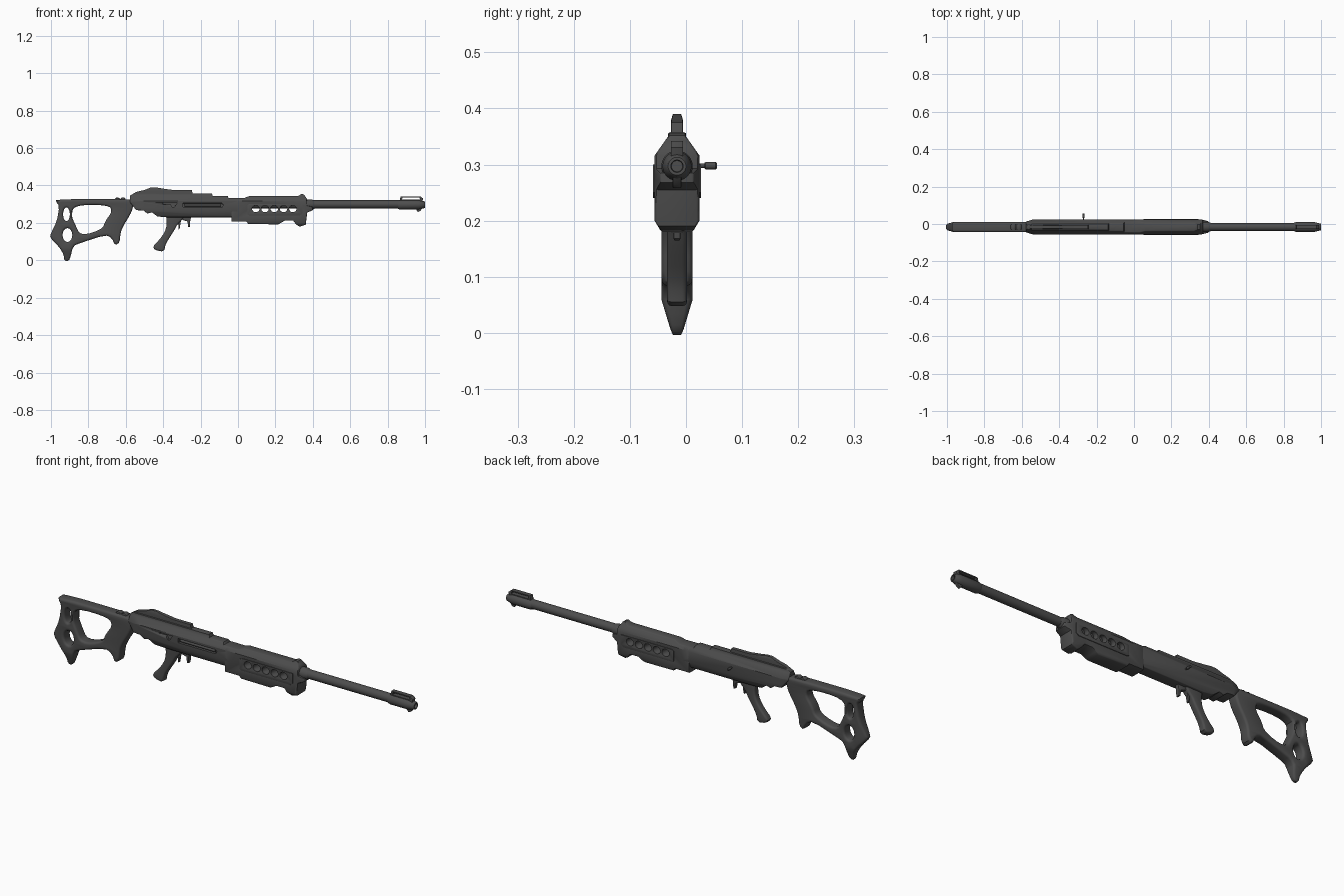
import bpy, bmesh, math
from mathutils import Vector

if "Cube" in bpy.data.objects:
    bpy.data.objects.remove(bpy.data.objects["Cube"])

CY = -0.016  # centre plane of the body


def material(name, v):
    m = bpy.data.materials.new(name)
    m.diffuse_color = (v, v, v, 1)
    m.use_nodes = True
    m.node_tree.nodes["Principled BSDF"].inputs["Base Color"].default_value = m.diffuse_color
    return m


DARK = material("dark grey", 0.075)


def lerp(table, t):
    """Piecewise linear lookup in [(t, value), ...]."""
    if t <= table[0][0]:
        return table[0][1]
    for (a, va), (b, vb) in zip(table, table[1:]):
        if t <= b:
            return va + (vb - va) * (t - a) / (b - a)
    return table[-1][1]


def soften(pts, n):
    """Corner cutting to round an outline."""
    for _ in range(n):
        out = []
        for i, p in enumerate(pts):
            p, q = Vector(p), Vector(pts[(i + 1) % len(pts)])
            out += [p.lerp(q, 0.25), p.lerp(q, 0.75)]
        pts = out
    return pts


def oval(x, z, rx, rz, n=20):
    return [(x + rx * math.cos(i * math.tau / n), z + rz * math.sin(i * math.tau / n)) for i in range(n)]


def finish(ob, angle=35):
    ob.data.materials.clear()
    ob.data.materials.append(DARK)
    bpy.ops.object.select_all(action='DESELECT')
    ob.select_set(True)
    bpy.context.view_layer.objects.active = ob
    bpy.ops.object.shade_smooth_by_angle(angle=math.radians(angle))
    return ob


def slab(name, outline, hw, bevel=0.004, holes=(), zw=None, xw=None, y=CY, res=1):
    """Extruded side outline whose width follows z (zw) and x (xw) tables."""
    cu = bpy.data.curves.new(name, 'CURVE')
    cu.dimensions, cu.fill_mode = '2D', 'BOTH'
    cu.extrude, cu.bevel_depth, cu.offset, cu.bevel_resolution = hw - bevel, bevel, -bevel, res
    for loop in [outline, *holes]:
        s = cu.splines.new('POLY')
        s.points.add(len(loop) - 1)
        for p, c in zip(s.points, loop):
            p.co = (c[0], c[1], 0, 1)
        s.use_cyclic_u = True
    tmp = bpy.data.objects.new("tmp", cu)
    bpy.context.collection.objects.link(tmp)
    bpy.context.view_layer.update()
    me = bpy.data.meshes.new_from_object(tmp.evaluated_get(bpy.context.evaluated_depsgraph_get()))
    bpy.data.objects.remove(tmp)
    bm = bmesh.new()
    bm.from_mesh(me)
    bmesh.ops.remove_doubles(bm, verts=bm.verts, dist=1e-5)
    for v in bm.verts:
        v.co = (v.co.x, -v.co.z, v.co.y)
    for table, axis in ((zw, 2), (xw, 0)):
        for t, _ in table or ():
            no = Vector((0, 0, 0))
            no[axis] = 1
            bmesh.ops.bisect_plane(bm, geom=bm.verts[:] + bm.edges[:] + bm.faces[:], plane_co=no * t, plane_no=no)
    for v in bm.verts:
        f = (lerp(zw, v.co.z) if zw else 1) * (lerp(xw, v.co.x) if xw else 1)
        v.co.y = v.co.y * f + y
    bmesh.ops.recalc_face_normals(bm, faces=bm.faces)
    bm.to_mesh(me)
    bm.free()
    ob = bpy.data.objects.new(name, me)
    bpy.context.collection.objects.link(ob)
    return finish(ob)


def lathe(name, profile, origin, axis='X', n=24):
    """Turned part from (distance, radius) pairs."""
    bm = bmesh.new()
    rings = []
    for d, r in profile:
        ring = []
        for i in range(n):
            a = i * math.tau / n
            u, w = r * math.cos(a), r * math.sin(a)
            ring.append(bm.verts.new(Vector(origin) + Vector((d, u, w) if axis == 'X' else (u, d, w))))
        rings.append(ring)
    for a, b in zip(rings, rings[1:]):
        for i in range(n):
            bm.faces.new((a[i], a[(i + 1) % n], b[(i + 1) % n], b[i]))
    bm.faces.new(rings[0])
    bm.faces.new(rings[-1])
    bmesh.ops.recalc_face_normals(bm, faces=bm.faces)
    me = bpy.data.meshes.new(name)
    bm.to_mesh(me)
    bm.free()
    ob = bpy.data.objects.new(name, me)
    bpy.context.collection.objects.link(ob)
    return finish(ob)


# Skeleton stock with three openings
stock = [(-.972, .327), (-.60, .327), (-.56, .322), (-.56, .285), (-.578, .24), (-.61, .19), (-.628, .15),
         (-.632, .095), (-.658, .08), (-.675, .12), (-.71, .136), (-.85, .09), (-.882, .075), (-.895, .02),
         (-.905, -.004), (-.928, -.004), (-.932, .03), (-.955, .07), (-1.006, .122), (-1.0, .145), (-.968, .21),
         (-.955, .29), (-.972, .31)]
big = [(-.875, .296), (-.69, .296), (-.672, .26), (-.71, .21), (-.725, .165), (-.84, .13), (-.868, .185), (-.892, .24)]
slab("stock", soften(stock, 1), .028, .011, [soften(big, 2), oval(-.917, .246, .018, .037), oval(-.912, .135, .026, .037)],
     zw=[(0.0, .35), (.06, 1)], xw=[(-1.0, .6), (-.96, 1)], res=2)
# Stock latch knobs on top
for i, x in enumerate((-.645, -.615)):
    slab(f"stock_latch_{i}", oval(x, .322, .016, .014, 12), .014)

# Receiver with chamfered top and narrow upper ridge
receiver = [(-.578, .345), (-.545, .365), (-.50, .376), (-.465, .39), (-.44, .39), (-.40, .383), (-.34, .375),
            (-.247, .375), (-.242, .357), (-.14, .357), (-.135, .343), (-.055, .343), (-.05, .332), (0, .332),
            (0, .23), (-.38, .23), (-.43, .234), (-.46, .256), (-.485, .25), (-.505, .266), (-.545, .268),
            (-.565, .295), (-.578, .31)]
body_w = [(.225, .6), (.24, .85), (.262, 1), (.316, 1), (.35, .4), (.356, .39), (.358, .27), (.38, .26), (.392, .17)]
rec = slab("receiver", receiver, .04, .003, zw=body_w, xw=[(-.58, .7), (-.54, 1)])

# Side slots cut in the front side
cutters = [slab("slot_cutter", [(-.295, .284), (-.085, .284), (-.078, .295), (-.085, .305), (-.295, .305)], .012, .001, y=-.056),
           slab("port_cutter", [(-.40, .308), (-.325, .308), (-.34, .284), (-.352, .284), (-.36, .298), (-.40, .298)],
                .012, .001, y=-.056)]
for c in cutters:
    c.hide_render = True
    c.hide_viewport = True
    m = rec.modifiers.new("cut", 'BOOLEAN')
    m.operation, m.object, m.solver = 'DIFFERENCE', c, 'EXACT'
lathe("slot_rod", [(-.285, .007), (-.09, .007)], (0, -.048, .295), n=12)

# Bolt handle on the back side
lathe("bolt_handle", [(.015, .004), (.033, .004), (.033, .005), (.035, .0065), (.053, .0065), (.055, .005)],
      (-.27, 0, .298), axis='Y', n=12)

# Forend shroud with vent holes and lower hand rest
forend = [(-.035, .332), (.03, .332), (.06, .343), (.32, .343), (.34, .355), (.352, .352), (.368, .33), (.37, .293),
          (.40, .285), (.40, .268), (.37, .255), (.362, .19), (.33, .18), (.312, .19), (.295, .212), (.25, .212),
          (.215, .192), (.055, .194), (.045, .207), (-.035, .207)]
holes = [oval(.095 + i * .0495, .275, .02, .018, 16) for i in range(5)]
slab("forend", forend, .04, .004, holes,
     zw=[(.18, .7), (.2, 1), (.316, 1), (.35, .4)], xw=[(.36, 1), (.40, .75)])
# Raised rim around the vent row, both sides
for side, y in (("front", CY - .04), ("back", CY + .04)):
    slab(f"vent_rim_{side}", [(.05, .245), (.06, .24), (.33, .24), (.345, .25), (.345, .30), (.06, .30), (.05, .295)],
         .003, .001, holes, y=y)

# Pistol grip
grip = [(-.385, .245), (-.28, .245), (-.30, .215), (-.325, .19), (-.338, .165), (-.36, .13), (-.388, .085), (-.395, .045),
        (-.445, .055), (-.455, .075), (-.42, .11), (-.392, .15), (-.38, .19)]
slab("grip", soften(grip, 1), .018, .009, res=2)
# Trigger and guard stub
slab("trigger", [(-.325, .235), (-.30, .235), (-.307, .20), (-.312, .168), (-.318, .165), (-.32, .20)], .006, .002)
slab("guard_stub", [(-.30, .235), (-.25, .235), (-.255, .215), (-.258, .178), (-.266, .178), (-.27, .208), (-.295, .215)], .010, .002)

# Barrel, collar and muzzle
lathe("barrel", [(0, .022), (.88, .022)], (0, CY, .299))
lathe("barrel_collar", [(.36, .028), (.395, .028), (.41, .022)], (0, CY, .297))
lathe("muzzle", [(.855, .022), (.865, .026), (.965, .026), (.998, .018), (1.0, .016), (1.0, .011), (.985, .01)],
      (0, CY, .297))
# Front sight bridge and lug under the muzzle
slab("front_sight", [(.862, .31), (.87, .342), (.975, .342), (.99, .33), (.985, .31)], .011, .0015,
     [[(.877, .325), (.974, .325), (.97, .336), (.88, .336)]])
slab("muzzle_lug", [(.945, .28), (.985, .28), (.975, .264), (.962, .258), (.955, .268)], .008, .002)
